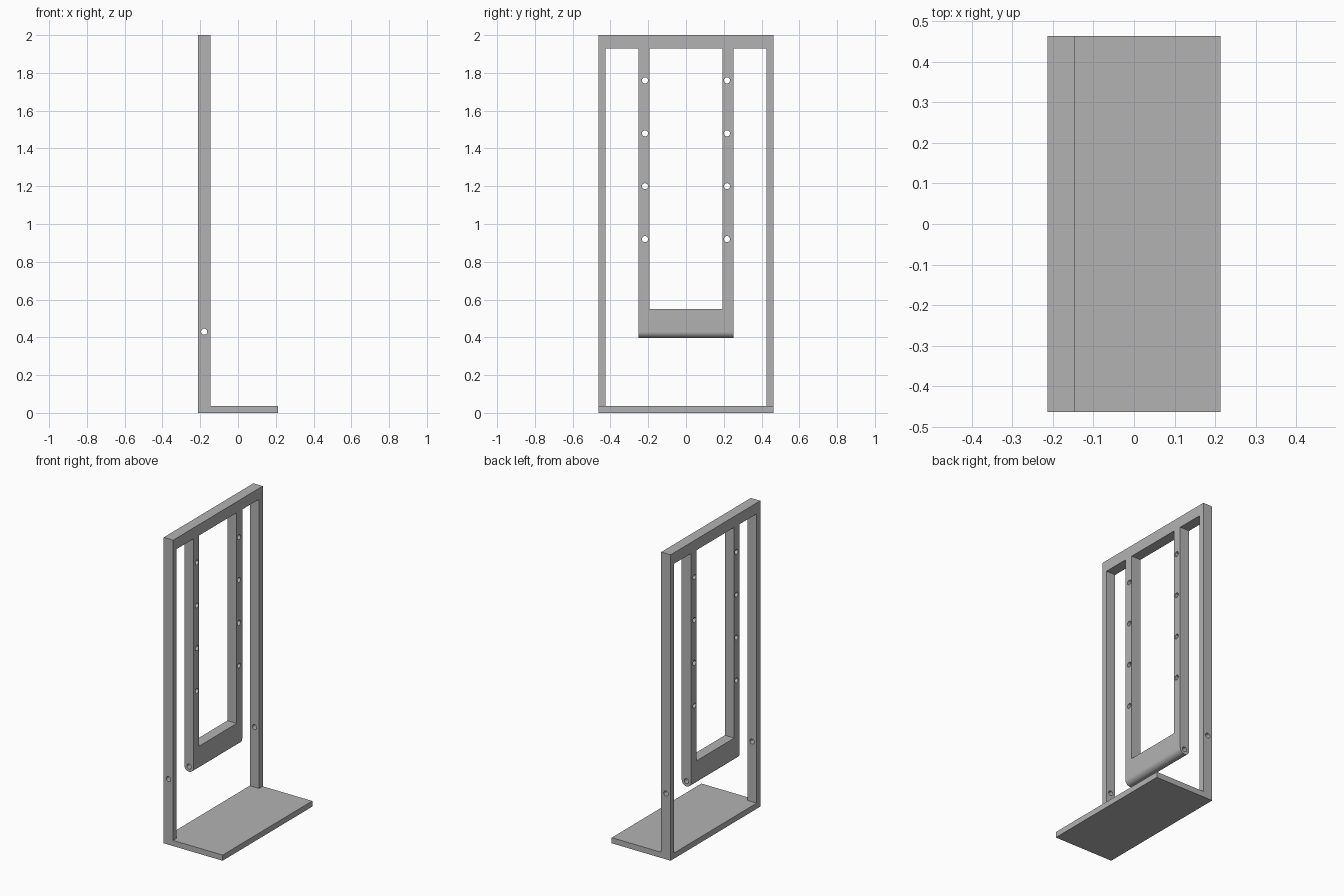
import bpy, bmesh, math
from mathutils import Matrix

if "Cube" in bpy.data.objects:
    bpy.data.objects.remove(bpy.data.objects["Cube"])

BACK, FACE, HALF_Y = -0.213, -0.145, 0.463   # frame back, frame face, half width
MID = (BACK + FACE) / 2
RADIUS = (FACE - BACK) / 2
PIVOT_Z, TOP_BAR_Z = 0.43, 1.928
HOLE_R = 0.016

grey = bpy.data.materials.new("plain grey")
grey.use_nodes = True
grey.diffuse_color = (0.45, 0.45, 0.45, 1)
grey.node_tree.nodes["Principled BSDF"].inputs["Base Color"].default_value = (0.45, 0.45, 0.45, 1)


def finish(name, bm):
    bmesh.ops.recalc_face_normals(bm, faces=bm.faces)
    mesh = bpy.data.meshes.new(name)
    bm.to_mesh(mesh)
    bm.free()
    mesh.materials.append(grey)
    obj = bpy.data.objects.new(name, mesh)
    bpy.context.collection.objects.link(obj)
    return obj


def extrude_y(name, profile, half):
    """Extrude an (x, z) outline symmetrically along y."""
    bm = bmesh.new()
    face = bm.faces.new([bm.verts.new((x, -half, z)) for x, z in profile])
    moved = bmesh.ops.extrude_face_region(bm, geom=[face])["geom"]
    verts = [v for v in moved if isinstance(v, bmesh.types.BMVert)]
    bmesh.ops.translate(bm, verts=verts, vec=(0, 2 * half, 0))
    return finish(name, bm)


def opening(half, low, high):
    """Rectangular cutter through the frame thickness."""
    return extrude_y("opening", [(-0.3, low), (0.3, low), (0.3, high), (-0.3, high)], half)


def drill(axis, y, z):
    """Round cutter along x or y at the middle of the frame thickness."""
    bm = bmesh.new()
    turn = Matrix.Rotation(math.pi / 2, 4, "Y" if axis == "x" else "X")
    bmesh.ops.create_cone(bm, cap_ends=True, segments=32, radius1=HOLE_R, radius2=HOLE_R,
                          depth=1.2, matrix=Matrix.Translation((MID, y, z)) @ turn)
    return finish("drill", bm)


def cut(obj, cutters):
    """Subtract the cutters, bake the result and discard them."""
    for cutter in cutters:
        mod = obj.modifiers.new("cut", "BOOLEAN")
        mod.operation, mod.solver, mod.object = "DIFFERENCE", "EXACT", cutter
    graph = bpy.context.evaluated_depsgraph_get()
    graph.update()
    mesh = bpy.data.meshes.new_from_object(obj.evaluated_get(graph))
    obj.modifiers.clear()
    obj.data = mesh
    mesh.materials.clear()
    mesh.materials.append(grey)
    for cutter in cutters:
        bpy.data.objects.remove(cutter)
    bpy.ops.object.select_all(action="DESELECT")
    obj.select_set(True)
    bpy.context.view_layer.objects.active = obj
    bpy.ops.object.shade_smooth_by_angle(angle=math.radians(30))


# Outer frame and base plate: one L-shaped section with a tall opening
stand = extrude_y("outer_frame_and_base",
                  [(BACK, 0), (-BACK, 0), (-BACK, 0.037), (FACE, 0.037), (FACE, 2), (BACK, 2)], HALF_Y)
cut(stand, [opening(0.426, 0.037, TOP_BAR_Z), drill("y", 0, PIVOT_Z)])

# Hanging inner frame: rounded lower edge, long window, rows of peg holes
arc = [(MID + RADIUS * math.cos(a), PIVOT_Z + RADIUS * math.sin(a))
       for a in (math.pi + math.pi * i / 24 for i in range(25))]
hanger = extrude_y("hanging_inner_frame", arc + [(FACE, TOP_BAR_Z), (BACK, TOP_BAR_Z)], 0.251)
holes = [drill("x", side * 0.217, 0.92 + 0.28 * i) for side in (-1, 1) for i in range(4)]
cut(hanger, [opening(0.194, 0.551, 2.1), drill("y", 0, PIVOT_Z)] + holes)
